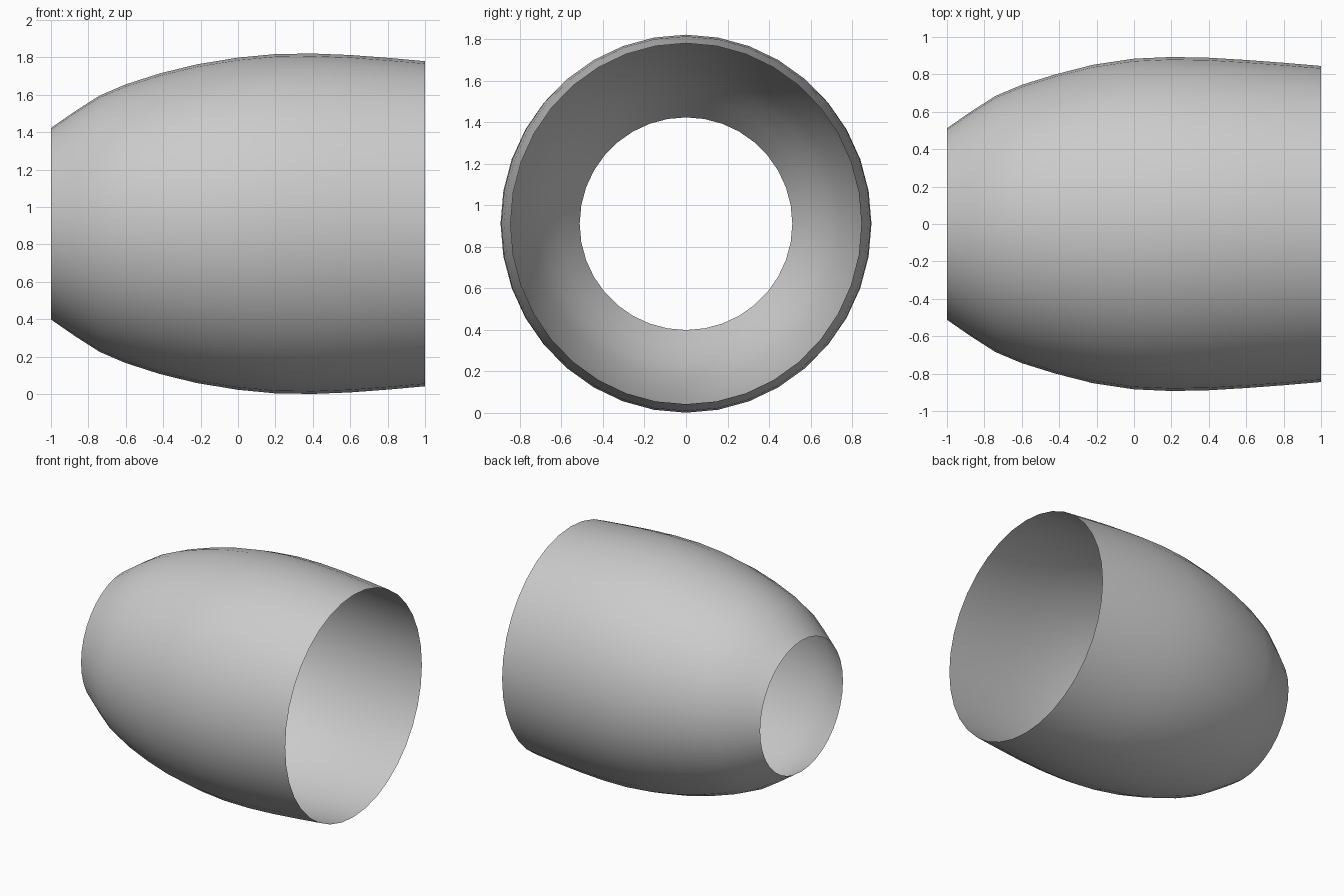
import bpy, bmesh, math

if "Cube" in bpy.data.objects:
    bpy.data.objects.remove(bpy.data.objects["Cube"])

SIDES = 36
CENTRE_Z = 0.911

# Rings along the axis: x, half width (y), half height (z)
RINGS = [
    (-1.00, 0.512, 0.512),
    (-0.87, 0.602, 0.602),
    (-0.74, 0.685, 0.685),
    (-0.60, 0.744, 0.745),
    (-0.42, 0.800, 0.803),
    (-0.22, 0.851, 0.852),
    (0.00, 0.884, 0.888),
    (0.20, 0.893, 0.907),
    (0.40, 0.889, 0.910),
    (0.60, 0.877, 0.902),
    (0.80, 0.862, 0.887),
    (1.00, 0.845, 0.869),
]

# Open, single-walled tapered shell
bm = bmesh.new()
loops = []
for x, ry, rz in RINGS:
    loop = []
    for i in range(SIDES):
        a = 2 * math.pi * i / SIDES
        loop.append(bm.verts.new((x, ry * math.cos(a), CENTRE_Z + rz * math.sin(a))))
    loops.append(loop)

for a, b in zip(loops, loops[1:]):
    for i in range(SIDES):
        j = (i + 1) % SIDES
        face = bm.faces.new((a[i], b[i], b[j], a[j]))
        face.smooth = True

# Make the normals point away from the axis
for face in bm.faces:
    face.normal_update()
    c = face.calc_center_median()
    if face.normal.y * c.y + face.normal.z * (c.z - CENTRE_Z) < 0:
        face.normal_flip()

mesh = bpy.data.meshes.new("tapered_shell")
bm.to_mesh(mesh)
bm.free()
shell = bpy.data.objects.new("tapered_shell", mesh)
bpy.context.collection.objects.link(shell)
